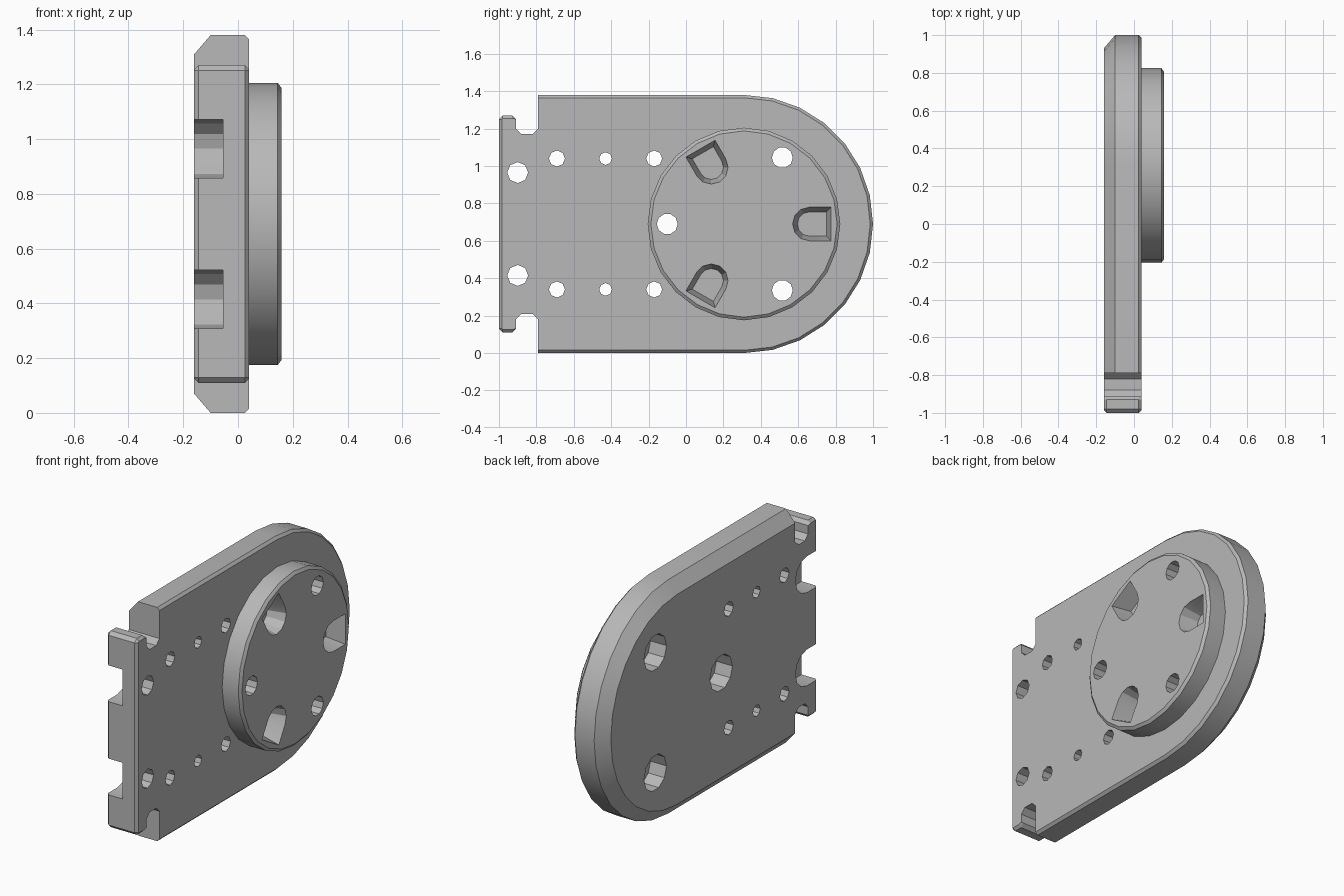
import bpy
import bmesh
from math import cos, sin, pi, radians

if "Cube" in bpy.data.objects:
    bpy.data.objects.remove(bpy.data.objects["Cube"])

MID = 0.69          # mid height of the plate
CY = 0.31           # centre of the rounded end and of the disc

grey = bpy.data.materials.new("plain_grey")
grey.use_nodes = True
grey.diffuse_color = (0.48, 0.48, 0.48, 1)
grey.node_tree.nodes["Principled BSDF"].inputs["Base Color"].default_value = (0.48, 0.48, 0.48, 1)


def loft(name, rings):
    """Closed solid through (x, [(y, z), ...]) rings of equal length."""
    bm = bmesh.new()
    loops = [[bm.verts.new((x, y, z)) for y, z in pts] for x, pts in rings]
    n = len(loops[0])
    for a, b in zip(loops, loops[1:]):
        for i in range(n):
            j = (i + 1) % n
            bm.faces.new((a[i], a[j], b[j], b[i]))
    bm.faces.new(loops[0][::-1])
    bm.faces.new(loops[-1])
    bmesh.ops.recalc_face_normals(bm, faces=bm.faces)
    mesh = bpy.data.meshes.new(name)
    bm.to_mesh(mesh)
    bm.free()
    mesh.materials.append(grey)
    obj = bpy.data.objects.new(name, mesh)
    bpy.context.collection.objects.link(obj)
    return obj


def arc(y, z, r, start, end, steps):
    angles = [radians(start + (end - start) * i / steps) for i in range(steps + 1)]
    return [(y + r * cos(a), z + r * sin(a)) for a in angles]


def circle(y, z, r, n):
    return arc(y, z, r, 0, 360, n)[:-1]


def combine(target, tool, operation):
    mod = target.modifiers.new("combine", 'BOOLEAN')
    mod.operation = operation
    mod.solver = 'EXACT'
    mod.object = tool
    bpy.context.view_layer.objects.active = target
    bpy.ops.object.modifier_apply(modifier=mod.name)
    bpy.data.objects.remove(tool)


# Main plate: straight front, round back end, wide chamfer on the rear side
def plate_outline(inset):
    return ([(-0.79, inset)] + arc(CY, MID, MID - inset, -90, 90, 14)
            + [(-0.79, 2 * MID - inset)])


plate = loft("mounting_plate", [
    (-0.16, plate_outline(0.07)), (-0.10, plate_outline(0)),
    (0.025, plate_outline(0)), (0.04, plate_outline(0.015))])


# Front tab with its neck and rounded side notches
def tab_outline(inset):
    upper = [(-1, 1.25), (-0.98, 1.27), (-0.93, 1.27), (-0.91, 1.25), (-0.91, 1.20),
             (-0.88, 1.17), (-0.82, 1.17), (-0.79, 1.20), (-0.75, 1.20)]
    upper = [(max(y, inset - 1), min(z, 1.27 - inset)) for y, z in upper]
    return upper + [(y, 2 * MID - z) for y, z in reversed(upper)]


combine(plate, loft("front_tab", [
    (-0.16, tab_outline(0.015)), (-0.145, tab_outline(0)),
    (0.025, tab_outline(0)), (0.04, tab_outline(0.015))]), 'UNION')

# Raised disc
combine(plate, loft("raised_disc", [
    (0.0, circle(CY, MID, 0.515, 24)), (0.145, circle(CY, MID, 0.515, 24)),
    (0.158, circle(CY, MID, 0.498, 24))]), 'UNION')

# Disc bolt holes, counterbored from the rear
for angle in (60, 180, 300):
    y, z = CY + 0.41 * cos(radians(angle)), MID + 0.41 * sin(radians(angle))
    wide, narrow = circle(y, z, 0.105, 10), circle(y, z, 0.056, 10)
    combine(plate, loft("bolt_cutter", [
        (-0.3, wide), (-0.055, wide), (-0.055, narrow), (0.3, narrow)]), 'DIFFERENCE')


# Three tapered arched pockets in the disc, round end towards the centre
def pocket_outline(angle, inset):
    r = 0.09 - inset
    pts = [(0.465 - inset, -r)] + arc(0.35, 0, r, 270, 90, 6) + [(0.465 - inset, r)]
    c, s = cos(angle), sin(angle)
    return [(CY + u * c - v * s, MID + u * s + v * c) for u, v in pts]


for k in range(3):
    a = 2 * pi * k / 3
    combine(plate, loft("pocket_cutter", [
        (0.05, pocket_outline(a, 0.025)), (0.158, pocket_outline(a, 0)),
        (0.3, pocket_outline(a, 0))]), 'DIFFERENCE')

# Mirrored rows of holes, and the tab bolt recesses open to the front
for side in (1, -1):
    for y, r in ((-0.69, 0.043), (-0.43, 0.034), (-0.17, 0.043)):
        ring = circle(y, MID + side * 0.35, r, 8)
        combine(plate, loft("hole_cutter", [(-0.3, ring), (0.3, ring)]), 'DIFFERENCE')
    z = MID + side * 0.275
    slot = [(-1.2, z - 0.107)] + arc(-0.9, z, 0.107, -90, 90, 6) + [(-1.2, z + 0.107)]
    combine(plate, loft("slot_cutter", [(-0.3, slot), (-0.055, slot)]), 'DIFFERENCE')
    ring = circle(-0.9, z, 0.056, 8)
    combine(plate, loft("tab_hole_cutter", [(-0.3, ring), (0.3, ring)]), 'DIFFERENCE')

# Soft facets, crisp edges
bpy.ops.object.select_all(action='DESELECT')
plate.select_set(True)
bpy.context.view_layer.objects.active = plate
bpy.ops.object.shade_smooth_by_angle(angle=radians(25))
